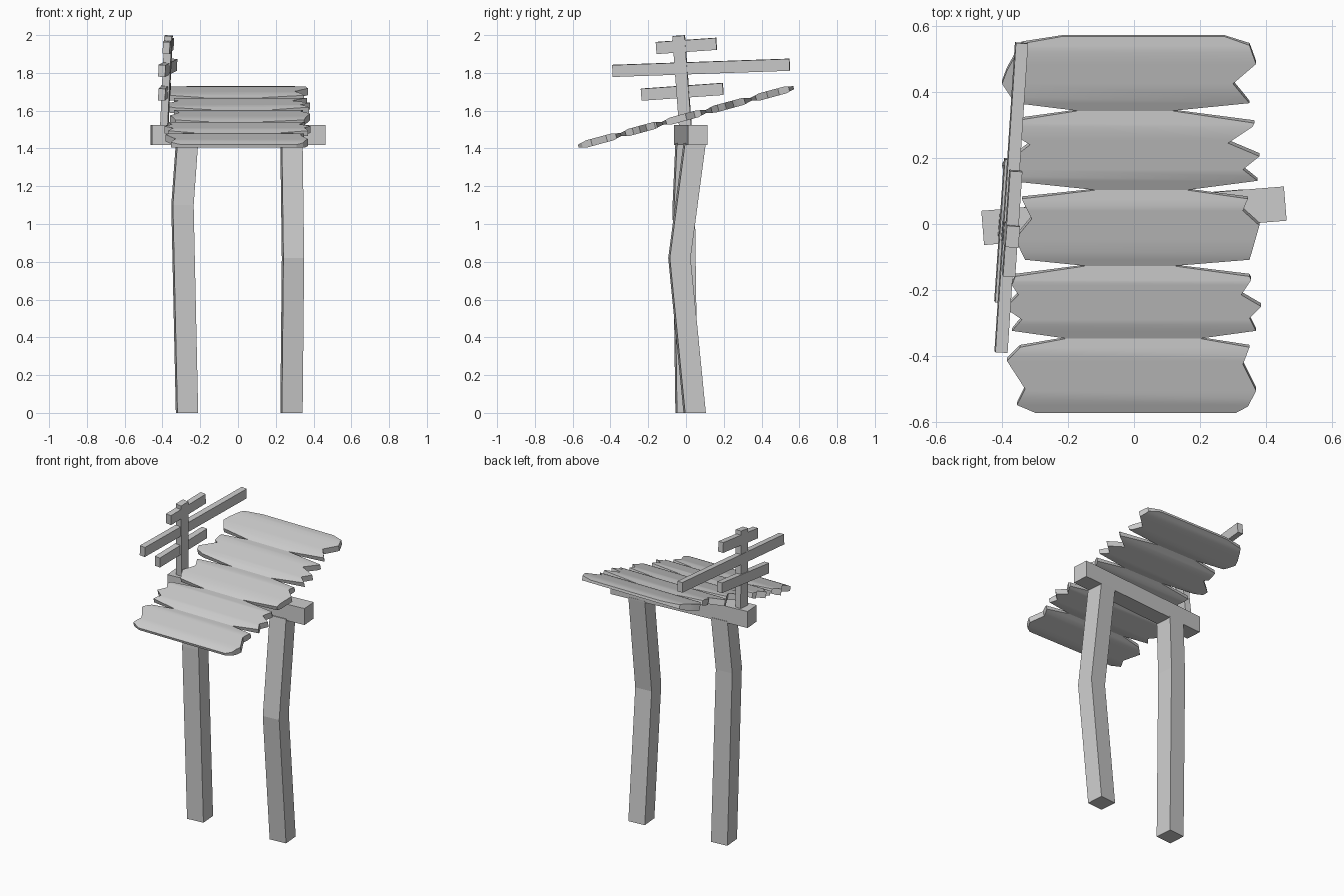
import bpy
from math import radians, sin, cos
from mathutils import Vector

if "Cube" in bpy.data.objects:
    bpy.data.objects.remove(bpy.data.objects["Cube"])

YAW = radians(4.6)    # turn of the frame
SLOPE = radians(15.2)  # pitch of the plank deck


def loft(name, rings):
    """Skin a list of four-point rings and cap both ends."""
    verts = [p for ring in rings for p in ring]
    n = len(rings)
    faces = [(3, 2, 1, 0), tuple(4 * (n - 1) + k for k in range(4))]
    for i in range(n - 1):
        a = 4 * i
        for k in range(4):
            m = (k + 1) % 4
            faces.append((a + k, a + m, a + 4 + m, a + 4 + k))
    me = bpy.data.meshes.new(name)
    me.from_pydata(verts, [], faces)
    ob = bpy.data.objects.new(name, me)
    bpy.context.collection.objects.link(ob)
    bpy.context.view_layer.objects.active = ob
    ob.select_set(True)
    bpy.ops.object.mode_set(mode='EDIT')
    bpy.ops.mesh.select_all(action='SELECT')
    bpy.ops.mesh.normals_make_consistent(inside=False)
    bpy.ops.object.mode_set(mode='OBJECT')
    ob.select_set(False)
    return ob


def square(x, y, z, w):
    """Horizontal square ring turned with the frame."""
    h, c, s = w / 2, cos(YAW), sin(YAW)
    return [(x + c * a - s * b, y + s * a + c * b, z)
            for a, b in ((-h, -h), (h, -h), (h, h), (-h, h))]


def box(name, loc, size, rot=(0, 0, 0)):
    bpy.ops.mesh.primitive_cube_add(size=1, location=loc, rotation=rot)
    ob = bpy.context.object
    ob.name = name
    ob.scale = size
    bpy.ops.object.transform_apply(location=False, rotation=False, scale=True)
    ob.select_set(False)


# Bent legs
loft("left_leg", [square(-.27, .003, 0, .11), square(-.294, -.012, 1.1, .11),
                  square(-.27, .003, 1.43, .11)])
loft("right_leg", [square(.283, .046, 0, .11), square(.291, -.035, .82, .11),
                   square(.283, .046, 1.43, .11)])

# Crossbeam
box("crossbeam", (0, .025, 1.472), (.92, .104, .105), (0, 0, YAW))

# Splintered planks: left and right outlines as (x, y), front to back
PLANKS = [
    ([(-.30, -.57), (-.355, -.545), (-.33, -.495), (-.385, -.41), (-.345, -.37), (-.205, -.345)],
     [(.31, -.57), (.345, -.55), (.37, -.50), (.33, -.42), (.35, -.37), (.20, -.345)]),
    ([(-.205, -.345), (-.37, -.32), (-.34, -.285), (-.39, -.25), (-.35, -.21), (-.37, -.18),
      (-.36, -.155), (-.145, -.125)],
     [(.20, -.345), (.37, -.32), (.35, -.28), (.385, -.245), (.325, -.21), (.355, -.165),
      (.35, -.155), (.12, -.125)]),
    ([(-.145, -.125), (-.33, -.105), (-.36, -.04), (-.31, .02), (-.34, .08), (-.115, .105)],
     [(.12, -.125), (.35, -.105), (.38, 0), (.33, .045), (.345, .08), (.16, .105)]),
    ([(-.115, .105), (-.34, .13), (-.39, .15), (-.40, .18), (-.315, .245), (-.34, .26),
      (-.34, .32), (-.17, .345)],
     [(.16, .105), (.375, .135), (.33, .17), (.38, .21), (.285, .25), (.36, .30),
      (.365, .31), (.115, .345)]),
    ([(-.17, .345), (-.36, .37), (-.40, .43), (-.385, .47), (-.34, .55), (-.22, .57)],
     [(.115, .345), (.35, .37), (.30, .43), (.37, .49), (.35, .545), (.275, .57)]),
]


def x_at(line, y):
    for (x0, y0), (x1, y1) in zip(line, line[1:]):
        if y <= y1:
            return x0 + (x1 - x0) * (y - y0) / (y1 - y0)
    return line[-1][0]


nrm = Vector((0, -sin(SLOPE), cos(SLOPE)))
for i, (left, right) in enumerate(PLANKS):
    y0, y1 = left[0][1], left[-1][1]
    rows = sorted({y for _, y in left + right} | {y0 + .045, y1 - .045})
    rings = []
    for y in rows:
        # thickness thins toward the long edges
        h = .008 + .011 * min(1, min(y - y0, y1 - y) / .045)
        z = 1.567 + y * sin(SLOPE) / cos(SLOPE)
        l, r = Vector((x_at(left, y), y, z)), Vector((x_at(right, y), y, z))
        rings.append([l - nrm * h, r - nrm * h, r + nrm * h, l + nrm * h])
    ob = loft(f"plank_{i + 1}", rings)
    ob.select_set(True)
    bpy.ops.object.shade_smooth_by_angle(angle=radians(30))
    ob.select_set(False)

# Leaning rail post on the left end of the beam
box("rail_post", (-.379, -.021, 1.755), (.04, .065, .485), (radians(4), radians(3), -YAW))

# Crooked slats: centre, length, tilt
for name, loc, length, tilt in (
        ("low_slat", (-.389, -.02, 1.70), .435, 4),
        ("middle_slat", (-.372, .08, 1.827), .94, 2),
        ("top_slat", (-.369, .002, 1.943), .32, 4)):
    box(name, loc, (.037, length, .063), (radians(tilt), radians(3), radians(-3.7)))
